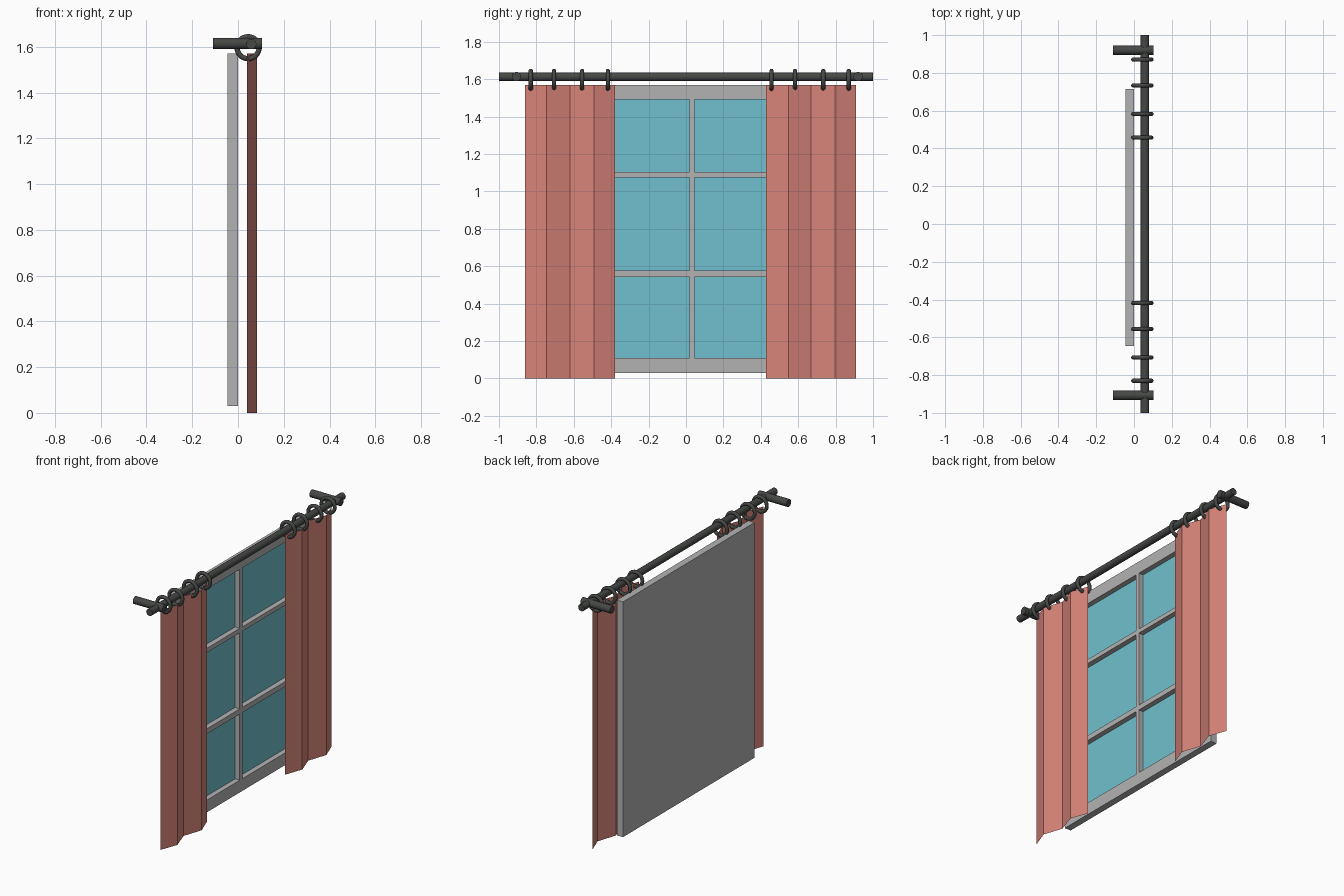
import bpy, math

if "Cube" in bpy.data.objects:
    bpy.data.objects.remove(bpy.data.objects["Cube"])

def material(name, r, g, b):
    m = bpy.data.materials.new(name)
    m.diffuse_color = (r, g, b, 1)
    m.use_nodes = True
    m.node_tree.nodes["Principled BSDF"].inputs["Base Color"].default_value = m.diffuse_color
    return m

IRON = material("dark_iron", 0.06, 0.065, 0.06)
CLOTH = material("red_cloth", 0.68, 0.23, 0.19)
GLASS = material("blue_glass", 0.16, 0.53, 0.62)
PAINT = material("grey_paint", 0.45, 0.45, 0.45)

def mesh_object(name, verts, faces, mat):
    me = bpy.data.meshes.new(name)
    me.from_pydata(verts, [], faces)
    me.materials.append(mat)
    ob = bpy.data.objects.new(name, me)
    bpy.context.collection.objects.link(ob)
    return ob

def finish(name, mat):
    ob = bpy.context.object
    ob.name = name
    ob.data.materials.append(mat)
    bpy.ops.object.shade_smooth_by_angle(angle=math.radians(40))
    return ob

# Window: one frame with six recessed panes, built from a grid of cells
XB, XP, XF = -0.045, -0.034, 0.0
ys = [-0.645, -0.565, 0.018, 0.045, 0.636, 0.716]
zs = [0.03, 0.11, 0.543, 0.577, 1.075, 1.104, 1.49, 1.57]
verts, faces, panes, pane_faces = [], [], [], []

def quad(vs, fs, pts):
    fs.append(tuple(range(len(vs), len(vs) + 4)))
    vs.extend(pts)

for i in range(5):
    for j in range(7):
        a, b, c, d = ys[i], ys[i + 1], zs[j], zs[j + 1]
        ring = [(a, c), (b, c), (b, d), (a, d)]
        if i % 2 and j % 2:
            # glass and the reveal around it
            quad(panes, pane_faces, [(XP, y, z) for y, z in ring])
            for k in range(4):
                p, q = ring[k], ring[(k + 1) % 4]
                quad(verts, faces, [(XP, *p), (XP, *q), (XF, *q), (XF, *p)])
        else:
            quad(verts, faces, [(XF, y, z) for y, z in ring])
# outer edges and back
outer = [(ys[0], zs[0]), (ys[-1], zs[0]), (ys[-1], zs[-1]), (ys[0], zs[-1])]
for k in range(4):
    p, q = outer[k], outer[(k + 1) % 4]
    quad(verts, faces, [(XB, *p), (XB, *q), (XF, *q), (XF, *p)])
quad(verts, faces, [(XB, y, z) for y, z in reversed(outer)])
mesh_object("window_frame", verts, faces, PAINT)
mesh_object("window_panes", panes, pane_faces, GLASS)

# Curtains: zigzag sheets
def curtain(name, folds):
    v = []
    for i, y in enumerate(folds):
        x = 0.082 if i % 2 else 0.04
        v += [(x, y, 0), (x, y, 1.57)]
    f = [(2 * i, 2 * i + 2, 2 * i + 3, 2 * i + 1) for i in range(len(folds) - 1)]
    mesh_object(name, v, f, CLOTH)

curtain("curtain_left", [-0.86, -0.745, -0.62, -0.493, -0.38])
curtain("curtain_right", [0.428, 0.547, 0.669, 0.797, 0.91])

# Curtain rod
bpy.ops.mesh.primitive_cylinder_add(vertices=16, radius=0.0225, depth=2,
    location=(0.058, 0, 1.612), rotation=(math.pi / 2, 0, 0))
finish("curtain_rod", IRON)

# Wall brackets
for n, y in (("left", -0.907), ("right", 0.92)):
    bpy.ops.mesh.primitive_cylinder_add(vertices=16, radius=0.0245, depth=0.214,
        location=(-0.003, y, 1.614), rotation=(0, math.pi / 2, 0))
    finish("bracket_" + n, IRON)

# Curtain rings
for i, y in enumerate([-0.83, -0.706, -0.555, -0.418, 0.457, 0.583, 0.734, 0.87]):
    bpy.ops.mesh.primitive_torus_add(major_radius=0.048, minor_radius=0.0115,
        major_segments=32, minor_segments=10,
        location=(0.044, y, 1.596), rotation=(math.pi / 2, 0, 0))
    finish(f"curtain_ring_{i + 1}", IRON)
